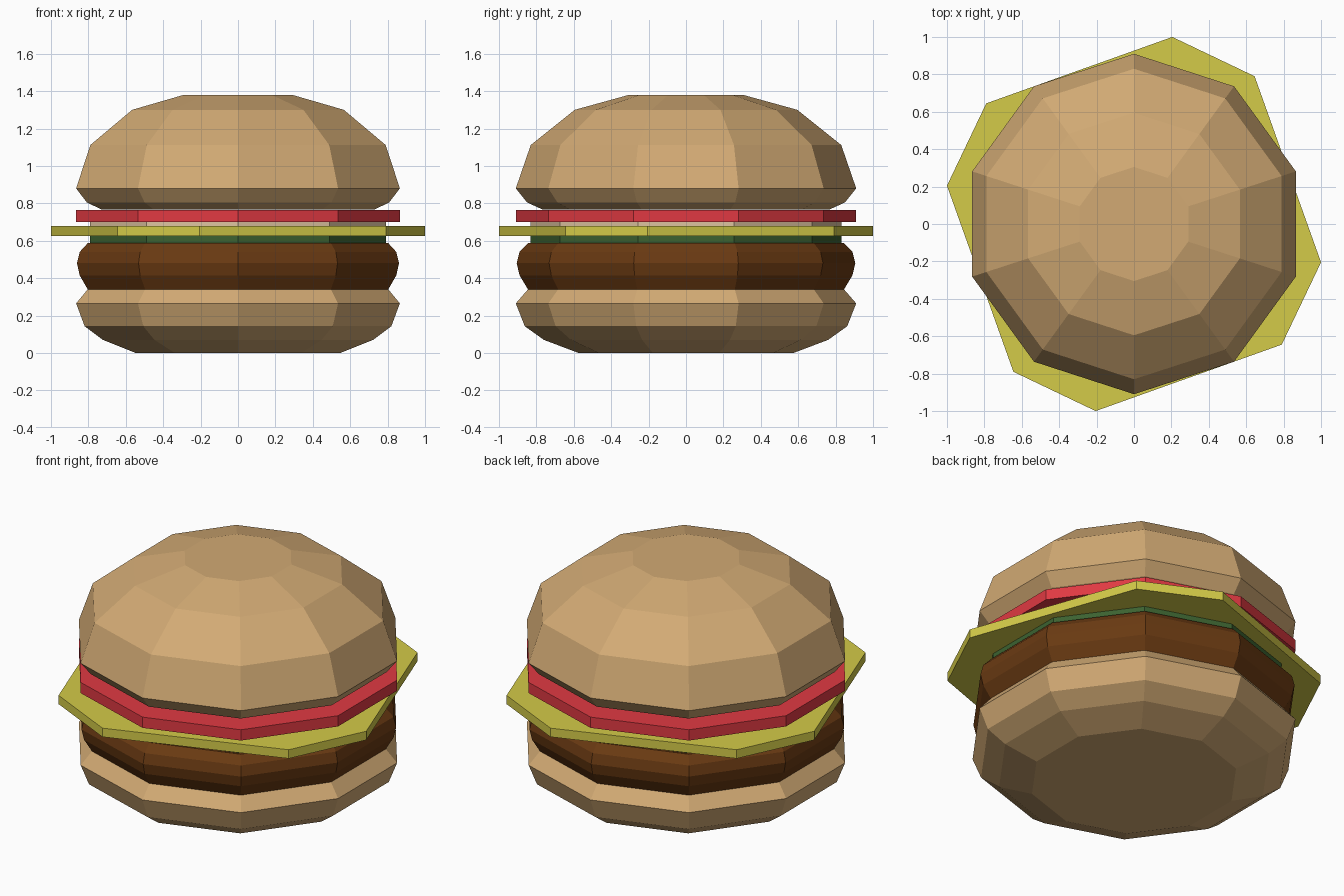
import bpy, math

if "Cube" in bpy.data.objects:
    bpy.data.objects.remove(bpy.data.objects["Cube"])


def linear(c):
    c /= 255
    return c / 12.92 if c <= 0.04045 else ((c + 0.055) / 1.055) ** 2.4


def material(name, rgb):
    m = bpy.data.materials.new(name)
    m.diffuse_color = (*[linear(c) for c in rgb], 1)
    m.use_nodes = True
    m.node_tree.nodes["Principled BSDF"].inputs["Base Color"].default_value = m.diffuse_color
    return m


def loft(name, rings, mat):
    """Join equal-length rings of points, bottom to top, with capped ends."""
    n = len(rings[0])
    faces = [tuple(reversed(range(n)))]
    for k in range(len(rings) - 1):
        for i in range(n):
            j = (i + 1) % n
            faces.append((k * n + i, k * n + j, (k + 1) * n + j, (k + 1) * n + i))
    faces.append(tuple(range((len(rings) - 1) * n, len(rings) * n)))
    mesh = bpy.data.meshes.new(name)
    mesh.from_pydata([p for ring in rings for p in ring], [], faces)
    mesh.materials.append(mat)
    ob = bpy.data.objects.new(name, mesh)
    bpy.context.collection.objects.link(ob)
    return ob


def ten_sided(name, profile, mat):
    """Ten-sided lathe from (radius, height) pairs, a corner pointing to +y."""
    angles = [math.radians(90 + 36 * i) for i in range(10)]
    return loft(name, [[(r * math.cos(a), r * math.sin(a), z) for a in angles]
                       for r, z in profile], mat)


bread = material("toasted bread", (210, 170, 116))
meat = material("grilled brown", (106, 58, 18))
green = material("lettuce green", (60, 98, 48))
yellow = material("cheese yellow", (212, 203, 72))
pale = material("onion cream", (222, 196, 160))
red = material("tomato red", (224, 57, 66))

# Bread and filling, bottom to top
ten_sided("bottom_bun", [(0.575, 0), (0.76, 0.07), (0.862, 0.143),
                         (0.91, 0.265), (0.845, 0.34)], bread)
ten_sided("patty", [(0.845, 0.34), (0.89, 0.415), (0.905, 0.48),
                    (0.89, 0.54), (0.845, 0.587)], meat)
ten_sided("lettuce", [(0.832, 0.587), (0.832, 0.63)], green)
ten_sided("onion", [(0.832, 0.67), (0.832, 0.70)], pale)
ten_sided("tomato", [(0.91, 0.70), (0.91, 0.765)], red)
ten_sided("top_bun", [(0.765, 0.766), (0.85, 0.805), (0.91, 0.88), (0.83, 1.112),
                      (0.595, 1.30), (0.305, 1.38)], bread)

# Cheese slice: a turned square with cut corners
corners = []
x1, y1, x2, y2 = 0.645, 0.79, 0.205, 1.0
for _ in range(4):
    corners += [(x1, y1), (x2, y2)]
    x1, y1, x2, y2 = -y1, x1, -y2, x2
loft("cheese", [[(x, y, z) for x, y in corners] for z in (0.625, 0.678)], yellow)
